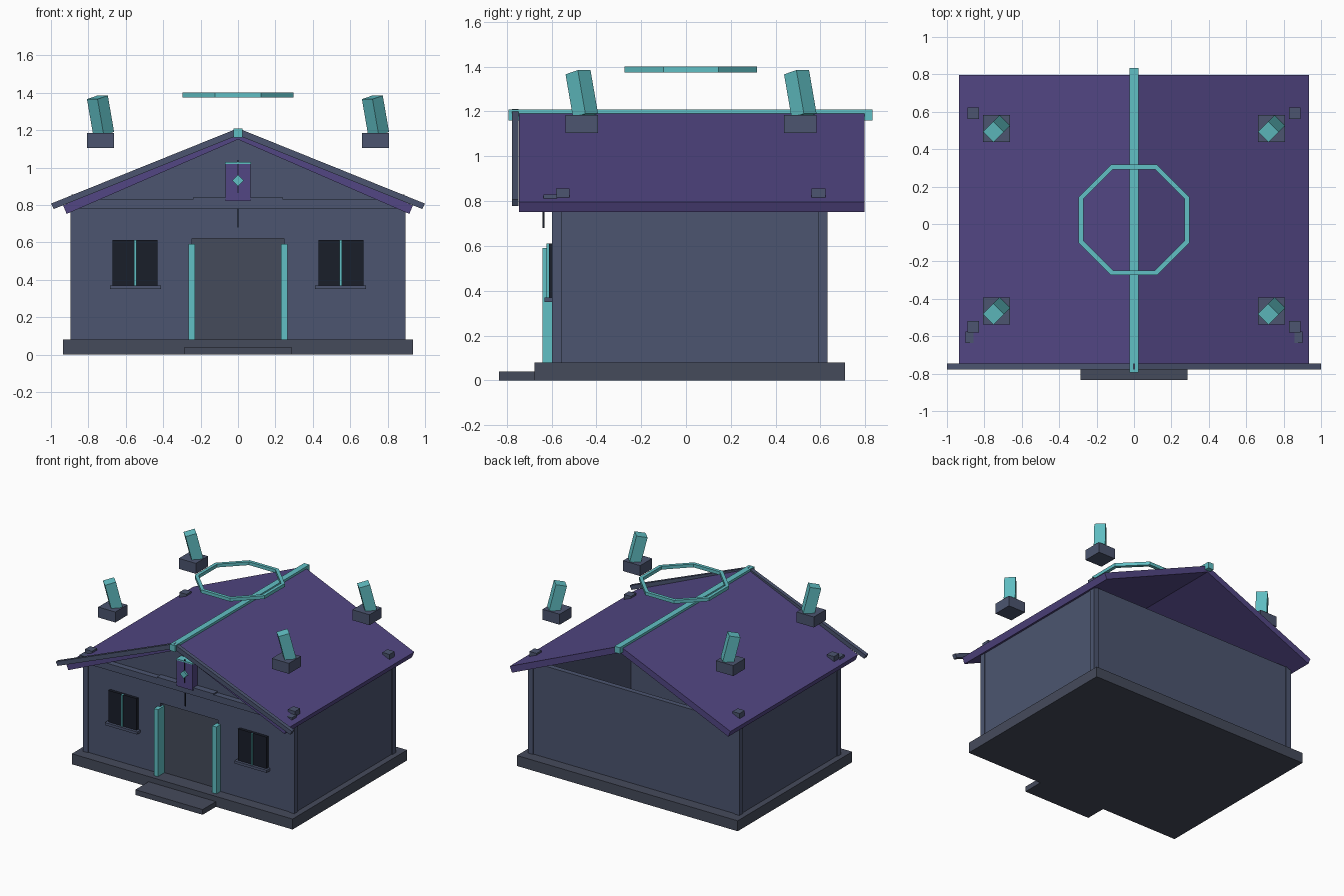
import bpy, bmesh
from math import radians, pi
from mathutils import Matrix

if "Cube" in bpy.data.objects:
    bpy.data.objects.remove(bpy.data.objects["Cube"])


def material(name, rgb):
    m = bpy.data.materials.new(name)
    m.diffuse_color = (*rgb, 1)
    m.use_nodes = True
    m.node_tree.nodes["Principled BSDF"].inputs["Base Color"].default_value = m.diffuse_color
    return m


SLATE = material("slate", (0.072, 0.091, 0.16))
STONE = material("stone", (0.06, 0.07, 0.105))
PURPLE = material("purple", (0.085, 0.062, 0.23))
TEAL = material("teal", (0.12, 0.53, 0.56))
DARK = material("dark", (0.01, 0.013, 0.023))


def finish(name, bm, mat):
    bmesh.ops.recalc_face_normals(bm, faces=bm.faces)
    me = bpy.data.meshes.new(name)
    bm.to_mesh(me)
    bm.free()
    me.materials.append(mat)
    ob = bpy.data.objects.new(name, me)
    bpy.context.collection.objects.link(ob)
    return ob


def box(name, x, y, z, mat):
    """Box from (min, max) ranges on each axis."""
    bm = bmesh.new()
    bmesh.ops.create_cube(bm, size=1)
    for v in bm.verts:
        for i, (a, b) in enumerate((x, y, z)):
            v.co[i] = a if v.co[i] < 0 else b
    return finish(name, bm, mat)


def extrude(name, pts, y, mat):
    """Front-view (x, z) profile pushed along y."""
    bm = bmesh.new()
    face = bm.faces.new([bm.verts.new((px, y[0], pz)) for px, pz in pts])
    new = bmesh.ops.extrude_face_region(bm, geom=[face])["geom"]
    bmesh.ops.translate(bm, vec=(0, y[1] - y[0], 0),
                        verts=[g for g in new if isinstance(g, bmesh.types.BMVert)])
    return finish(name, bm, mat)


def mirrored(ob):
    """Repeat the part on the other side of x = 0."""
    ob.modifiers.new("mirror", 'MIRROR')
    return ob


# Foundation and step
box("foundation", (-0.935, 0.935), (-0.675, 0.71), (0, 0.08), STONE)
box("step", (-0.285, 0.285), (-0.835, -0.675), (0, 0.04), STONE)

# Hollow walls: the front has a door opening, the back gable stays open
mirrored(box("side_wall", (0.85, 0.888), (-0.59, 0.625), (0.08, 0.78), SLATE))
box("back_wall", (-0.85, 0.85), (0.585, 0.625), (0.08, 0.78), SLATE)
extrude("front_wall", [(-0.85, 0.08), (-0.245, 0.08), (-0.245, 0.62), (0.245, 0.62),
                       (0.245, 0.08), (0.85, 0.08), (0.85, 0.78), (-0.85, 0.78)],
        (-0.59, -0.55), SLATE)
for label, y in (("front", (-0.597, -0.555)), ("back", (0.59, 0.632))):
    mirrored(box(label + "_corner_post", (0.853, 0.895), y, (0.08, 0.78), SLATE))

# Front gable and its beam
extrude("front_gable", [(-0.85, 0.78), (0.85, 0.78), (0, 1.16)], (-0.59, -0.55), SLATE)
box("gable_beam", (-0.9, 0.9), (-0.635, -0.575), (0.78, 0.83), SLATE)
box("gable_ledge", (-0.24, 0.24), (-0.64, -0.58), (0.83, 0.84), SLATE)

# Roof slabs, barge boards and ridge
mirrored(extrude("roof_slab", [(0, 1.2), (0.935, 0.797), (0.916, 0.752), (0, 1.15)],
                 (-0.745, 0.797), PURPLE))
mirrored(extrude("barge_board", [(0, 1.21), (1.0, 0.807), (0.985, 0.778), (0, 1.172)],
                 (-0.777, -0.747), SLATE))
box("ridge_beam", (-0.023, 0.023), (-0.793, 0.833), (1.16, 1.208), TEAL)

# Small blocks at the roof corners
for label, y in (("front", -0.55), ("back", 0.592)):
    mirrored(box(label + "_roof_block", (0.83, 0.89), (y - 0.031, y + 0.031),
                 (0.8, 0.856), SLATE))

# Recessed door and posts
box("door", (-0.245, 0.245), (-0.56, -0.53), (0.08, 0.62), STONE)
mirrored(box("door_post", (0.23, 0.265), (-0.64, -0.545), (0.08, 0.592), TEAL))

# Windows
mirrored(box("window_pane", (0.43, 0.67), (-0.612, -0.585), (0.37, 0.612), DARK))
mirrored(box("window_bar", (0.544, 0.556), (-0.622, -0.6), (0.37, 0.612), TEAL))
mirrored(box("window_sill", (0.412, 0.685), (-0.632, -0.585), (0.35, 0.37), SLATE))

# Gable plaque with a diamond, and the rod hanging under it
box("plaque", (-0.068, 0.068), (-0.645, -0.585), (0.82, 1.02), PURPLE)
box("plaque_cap", (-0.07, 0.07), (-0.65, -0.585), (1.02, 1.03), TEAL)
box("plaque_rod", (-0.004, 0.004), (-0.65, -0.64), (0.865, 1.04), DARK)
extrude("plaque_diamond", [(-0.03, 0.93), (0, 0.9), (0.03, 0.93), (0, 0.96)],
        (-0.66, -0.64), TEAL)
box("hanging_rod", (-0.004, 0.004), (-0.64, -0.632), (0.68, 0.78), DARK)

# Floating blocks, each with a tilted crystal leaning the same way
for sx, side in ((-1, "left"), (1, "right")):
    for y, end in ((-0.465, "front"), (0.51, "back")):
        cx, h = sx * 0.735, 0.0725
        box(f"{end}_{side}_floating_block", (cx - h, cx + h), (y - h, y + h),
            (1.105, 1.185), SLATE)
        crystal = box(f"{end}_{side}_crystal", (-0.04, 0.04), (-0.04, 0.04),
                      (-0.1, 0.1), TEAL)
        crystal.location = (cx, y, 1.278)
        crystal.rotation_euler = (0, -0.24, radians(45))

# Floating eight-sided ring
bm = bmesh.new()
for r in (0.32, 0.293):
    bmesh.ops.create_circle(bm, segments=8, radius=r,
                            matrix=Matrix.Translation((0, 0.022, 1.375))
                            @ Matrix.Rotation(pi / 8, 4, 'Z'))
bmesh.ops.bridge_loops(bm, edges=bm.edges[:])
up = bmesh.ops.extrude_face_region(bm, geom=bm.faces[:])["geom"]
bmesh.ops.translate(bm, vec=(0, 0, 0.025),
                    verts=[g for g in up if isinstance(g, bmesh.types.BMVert)])
finish("floating_ring", bm, TEAL)
